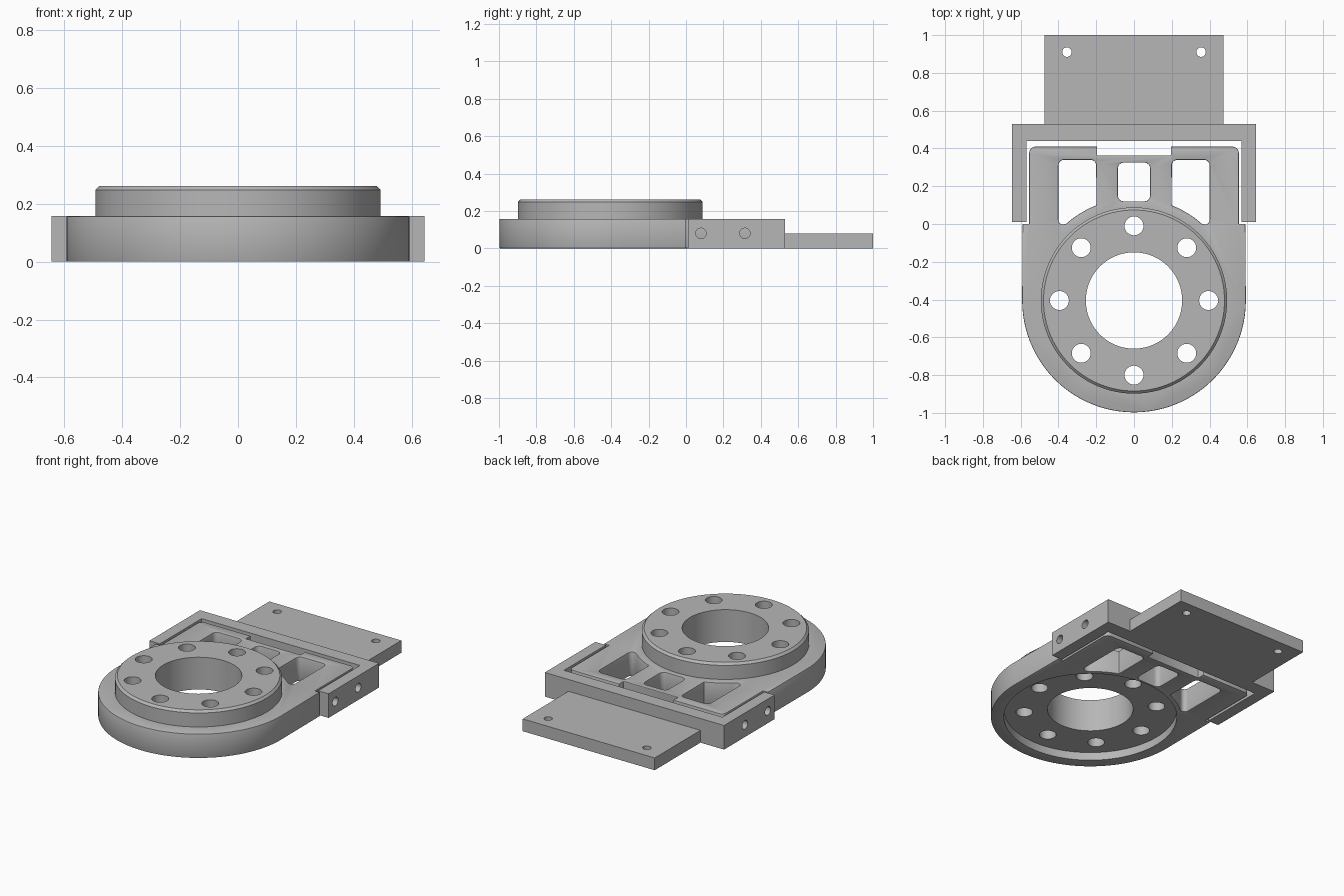
import bpy, bmesh, math

if "Cube" in bpy.data.objects:
    bpy.data.objects.remove(bpy.data.objects["Cube"])

CY = -0.405      # centre of the round end
TOP = 0.157      # thickness of body and bracket

gray = bpy.data.materials.new("light gray metal")
gray.use_nodes = True
gray.diffuse_color = (0.47, 0.47, 0.47, 1)
gray.node_tree.nodes["Principled BSDF"].inputs["Base Color"].default_value = (0.47, 0.47, 0.47, 1)


def arc(cx, cy, r, a0, a1, n):
    steps = [math.radians(a0 + (a1 - a0) * i / n) for i in range(n + 1)]
    return [(cx + r * math.cos(a), cy + r * math.sin(a)) for a in steps]


def circle(cx, cy, r, n=48):
    return arc(cx, cy, r, 0, 360, n)[:-1]


def rounded_box(x0, x1, y0, y1, r):
    return (arc(x1 - r, y1 - r, r, 0, 90, 6) + arc(x0 + r, y1 - r, r, 90, 180, 6)
            + arc(x0 + r, y0 + r, r, 180, 270, 6) + arc(x1 - r, y0 + r, r, 270, 360, 6))


def mirrored(points):
    return [(-x, y) for x, y in reversed(points)]


def prism(name, points, z0, z1):
    """Extrude a counter-clockwise outline from z0 to z1."""
    bm = bmesh.new()
    face = bm.faces.new([bm.verts.new((x, y, z0)) for x, y in points])
    up = bmesh.ops.extrude_face_region(bm, geom=[face])["geom"]
    bmesh.ops.translate(bm, vec=(0, 0, z1 - z0),
                        verts=[g for g in up if isinstance(g, bmesh.types.BMVert)])
    bmesh.ops.recalc_face_normals(bm, faces=bm.faces)
    mesh = bpy.data.meshes.new(name)
    bm.to_mesh(mesh)
    bm.free()
    mesh.materials.append(gray)
    obj = bpy.data.objects.new(name, mesh)
    bpy.context.collection.objects.link(obj)
    return obj


def apply(obj, mod):
    bpy.context.view_layer.objects.active = obj
    bpy.ops.object.modifier_apply(modifier=mod.name)


def combine(obj, other, operation="DIFFERENCE"):
    mod = obj.modifiers.new("combine", "BOOLEAN")
    mod.operation, mod.solver, mod.object = operation, "EXACT", other
    apply(obj, mod)
    bpy.data.objects.remove(other)


def cut(obj, points, z0=-0.1, z1=0.5):
    combine(obj, prism("cutter", points, z0, z1))


def bevel(obj, width, segments):
    mod = obj.modifiers.new("bevel", "BEVEL")
    mod.width, mod.segments, mod.limit_method = width, segments, "ANGLE"
    mod.angle_limit = math.radians(40)
    apply(obj, mod)


def smooth(obj):
    bpy.ops.object.select_all(action="DESELECT")
    obj.select_set(True)
    bpy.context.view_layer.objects.active = obj
    bpy.ops.object.shade_smooth_by_angle(angle=math.radians(25))


# Body: round front, stepped shoulders, notched back
side = ([(0.59, 0.0), (0.555, 0.0)] + arc(0.52, 0.375, 0.035, 0, 90, 6)
        + [(0.195, 0.41), (0.195, 0.363)])
body = prism("hub_body", arc(0, CY, 0.592, 180, 360, 72) + side + mirrored(side), 0, TOP)

# Lightening pockets, the outer pair following the ring
pocket = (arc(0.37, 0.31, 0.03, 0, 90, 6) + arc(0.23, 0.31, 0.03, 90, 180, 6)
          + arc(0, CY, 0.542, 68.4, 48.5, 10) + arc(0.375, 0.022, 0.025, 270, 360, 5))
for outline in (pocket, mirrored(pocket), rounded_box(-0.085, 0.085, 0.12, 0.325, 0.03)):
    cut(body, outline)
bevel(body, 0.006, 2)

# Raised ring, recess beneath it, centre bore and bolt circle
ring = prism("ring", circle(0, CY, 0.493, 96), 0.1, 0.262)
bevel(ring, 0.014, 1)
combine(body, ring, "UNION")
cut(body, circle(0, CY, 0.515, 96), -0.1, 0.052)
cut(body, circle(0, CY, 0.255, 72))
for i in range(8):
    a = math.radians(45 * i)
    cut(body, circle(0.395 * math.cos(a), CY + 0.395 * math.sin(a), 0.05, 32))
smooth(body)

# U-shaped bracket around the back of the body
half = [(0.645, 0.01), (0.645, 0.53)]
inner = [(0.57, 0.44), (0.57, 0.01)]
bracket = prism("bracket", half + mirrored(half) + mirrored(inner) + inner, 0, TOP)
for y in (0.08, 0.315):
    pin = prism("cutter", circle(0, 0, 0.028, 32), -1, 1)
    pin.rotation_euler.y = math.pi / 2
    pin.location = (0, y, 0.08)
    bpy.context.view_layer.update()
    combine(bracket, pin)
smooth(bracket)

# Thin mounting plate with two screw holes
plate = prism("mounting_plate", [(-0.475, 0.53), (0.475, 0.53), (0.475, 1.0), (-0.475, 1.0)], 0, 0.08)
for x in (-0.355, 0.355):
    cut(plate, circle(x, 0.91, 0.025, 32))
smooth(plate)
